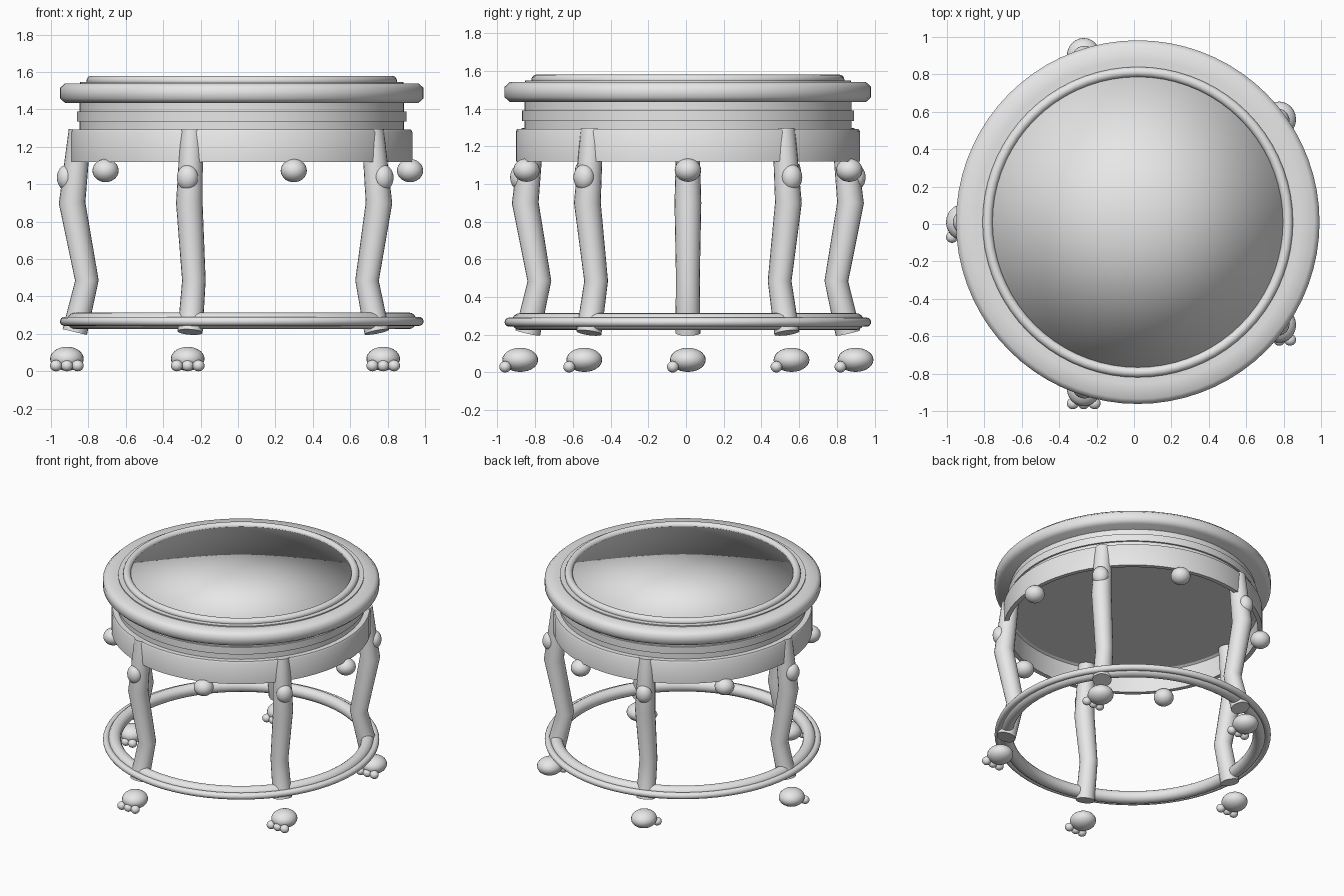
import bpy, bmesh
from math import cos, sin, pi, radians
from mathutils import Vector, Matrix

cube = bpy.data.objects.get("Cube")
if cube:
    bpy.data.objects.remove(cube, do_unlink=True)

CENTRE = Vector((0.02, 0.01, 0))
SIDES = 5

grey = bpy.data.materials.new("light_grey")
grey.use_nodes = True
grey.diffuse_color = (0.8, 0.8, 0.8, 1)
grey.node_tree.nodes["Principled BSDF"].inputs["Base Color"].default_value = (0.8, 0.8, 0.8, 1)


def finish(name, bm, sharp=50):
    """Turn a bmesh into a shaded object."""
    bmesh.ops.recalc_face_normals(bm, faces=bm.faces)
    mesh = bpy.data.meshes.new(name)
    bm.to_mesh(mesh)
    bm.free()
    mesh.materials.append(grey)
    mesh.shade_smooth()
    if sharp < 180:
        mesh.set_sharp_from_angle(angle=radians(sharp))
    obj = bpy.data.objects.new(name, mesh)
    bpy.context.collection.objects.link(obj)
    return obj


def lathe(name, profile, closed=False, sharp=50, segments=72):
    """Spin an (r, z) profile around the centre axis."""
    bm = bmesh.new()
    verts = [bm.verts.new((r, 0, z)) for r, z in profile]
    edges = [bm.edges.new(pair) for pair in zip(verts, verts[1:])]
    if closed:
        edges.append(bm.edges.new((verts[-1], verts[0])))
    bmesh.ops.spin(bm, geom=verts + edges, cent=(0, 0, 0), axis=(0, 0, 1),
                   angle=2 * pi, steps=segments, use_duplicate=False)
    bmesh.ops.remove_doubles(bm, verts=bm.verts, dist=1e-4)
    finish(name, bm, sharp).location = CENTRE


def bead(name, r, z, size, count=16):
    """Ring of round section."""
    lathe(name, [(r + size * cos(2 * pi * i / count), z + size * sin(2 * pi * i / count))
                 for i in range(count)], closed=True)


def ellipsoids(name, blobs, location, turn=0.0):
    """Join ellipsoids given as (centre, radii) in one object."""
    bm = bmesh.new()
    for centre, radii in blobs:
        matrix = Matrix.Translation(centre) @ Matrix.Diagonal((*radii, 1))
        bmesh.ops.create_uvsphere(bm, u_segments=24, v_segments=14, radius=1, matrix=matrix)
    obj = finish(name, bm, 180)
    obj.location = location
    obj.rotation_euler.z = turn


def tube(name, path, radii, turn, sides=20):
    """Bent leg through (r, z) points, cut square to its path at both ends."""
    pts = [Vector((r, 0, z)) for r, z in path]
    bm = bmesh.new()
    rings = []
    for i, p in enumerate(pts):
        along = (pts[min(i + 1, len(pts) - 1)] - pts[max(i - 1, 0)]).normalized()
        across = Vector((0, 1, 0))
        out = across.cross(along)
        rings.append([bm.verts.new(p + radii[i] * (cos(a) * out + sin(a) * across))
                      for a in (2 * pi * k / sides for k in range(sides))])
    for low, high in zip(rings, rings[1:]):
        for k in range(sides):
            n = (k + 1) % sides
            bm.faces.new((low[k], low[n], high[n], high[k]))
    bm.faces.new(rings[0])
    bm.faces.new(rings[-1])
    obj = finish(name, bm, 60)
    obj.location = CENTRE
    obj.rotation_euler.z = turn


def polar(r, angle, z):
    return CENTRE + Vector((r * cos(angle), r * sin(angle), z))


# Top: inset panel, bead around it, and the wide rim
lathe("seat_panel", [(0, 1.555), (0.79, 1.555), (0.75, 1.507), (0, 1.507)], sharp=180)
bead("seat_bead", 0.803, 1.553, 0.027)
lathe("seat_rim", [(0, 1.435), (0.945, 1.435), (0.972, 1.46), (0.972, 1.515), (0.945, 1.54),
                   (0.865, 1.54), (0.865, 1.548), (0, 1.548)])

# Waist with its raised moulding, closed underneath
lathe("waist", [(0, 1.29), (0.867, 1.29), (0.867, 1.335), (0.88, 1.335), (0.88, 1.39),
                (0.867, 1.39), (0.867, 1.436), (0, 1.436)])

# Hollow apron band
lathe("apron", [(0.88, 1.12), (0.912, 1.12), (0.912, 1.28), (0.905, 1.292), (0.86, 1.292),
                (0.88, 1.28)], closed=True)

# Base ring with outer bead
bead("base_ring", 0.89, 0.27, 0.045)
bead("base_ring_bead", 0.948, 0.267, 0.024)

# Legs, knee knobs, feet and hanging balls
for i in range(SIDES):
    step = 2 * pi * i / SIDES
    angle = pi + step
    tube(f"leg_{i + 1}", [(0.865, 1.29), (0.907, 0.9), (0.828, 0.485), (0.893, 0.21)],
         [0.06, 0.071, 0.063, 0.067], angle)
    ellipsoids(f"knee_knob_{i + 1}", [((0, 0, 0), (0.05, 0.058, 0.068))],
               polar(0.938, angle, 1.035), angle)
    toes = [((x, -0.08, 0.035), (0.032, 0.031, 0.03)) for x in (-0.058, 0, 0.058)]
    ellipsoids(f"foot_{i + 1}", [((0, 0, 0.072), (0.09, 0.095, 0.064))] + toes,
               polar(0.935, angle, -0.005))
    ellipsoids(f"hanging_ball_{i + 1}", [((0, 0, 0), (0.07, 0.07, 0.062))],
               polar(0.9, step, 1.073))
